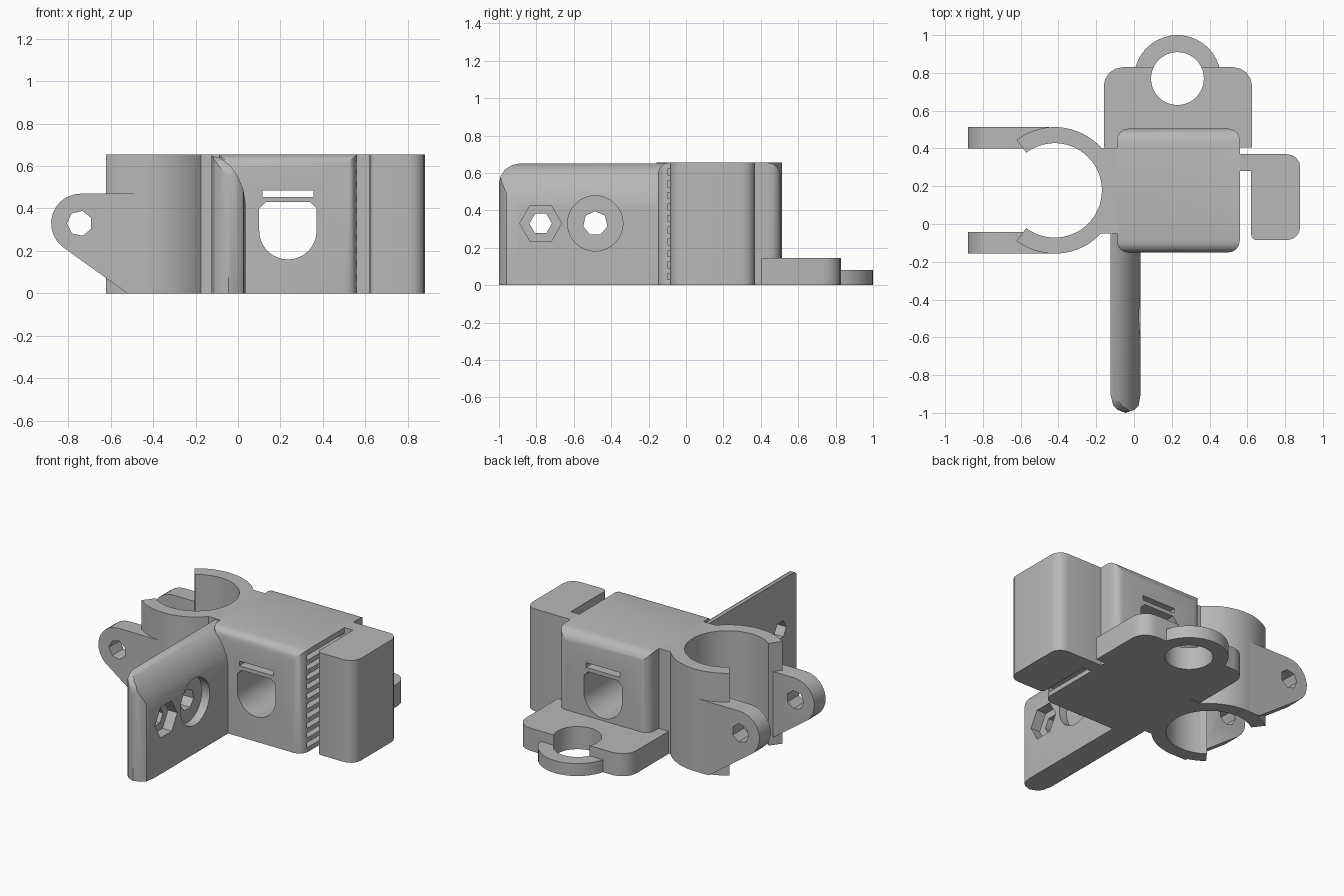
import bpy, bmesh
from math import cos, sin, pi, radians
from mathutils import Vector

if "Cube" in bpy.data.objects:
    bpy.data.objects.remove(bpy.data.objects["Cube"], do_unlink=True)

grey = bpy.data.materials.new("plain grey")
grey.use_nodes = True
colour = (0.48, 0.48, 0.48, 1)
grey.diffuse_color = colour
grey.node_tree.nodes["Principled BSDF"].inputs["Base Color"].default_value = colour

HEIGHT = 0.655
AXES = {"x": lambda a, b, t: (t, a, b),
        "y": lambda a, b, t: (a, t, b),
        "z": lambda a, b, t: (a, b, t)}


def prism(name, points, low, high, axis="z"):
    """Extrude a flat outline along an axis."""
    bm = bmesh.new()
    face = bm.faces.new([bm.verts.new(AXES[axis](a, b, low)) for a, b in points])
    out = bmesh.ops.extrude_face_region(bm, geom=[face])
    verts = [v for v in out["geom"] if isinstance(v, bmesh.types.BMVert)]
    bmesh.ops.translate(bm, verts=verts, vec=Vector(AXES[axis](0, 0, high - low)))
    bmesh.ops.recalc_face_normals(bm, faces=bm.faces)
    mesh = bpy.data.meshes.new(name)
    bm.to_mesh(mesh)
    bm.free()
    mesh.materials.append(grey)
    obj = bpy.data.objects.new(name, mesh)
    bpy.context.collection.objects.link(obj)
    return obj


def arc(cx, cy, r, start, end, steps):
    """Points on an arc, angles in degrees."""
    return [(cx + r * cos(radians(start + (end - start) * i / steps)),
             cy + r * sin(radians(start + (end - start) * i / steps)))
            for i in range(steps + 1)]


def circle(cx, cy, r, sides, turn=0):
    return arc(cx, cy, r, turn, turn + 360, sides)[:-1]


def rect(x0, x1, y0, y1, radii=(0, 0, 0, 0), steps=4):
    """Rectangle with corner radii: low-low, high-low, high-high, low-high."""
    points = []
    corners = [(x0, y0, 1, 1), (x1, y0, -1, 1), (x1, y1, -1, -1), (x0, y1, 1, -1)]
    for i, ((x, y, sx, sy), r) in enumerate(zip(corners, radii)):
        if r:
            points += arc(x + sx * r, y + sy * r, r, 180 + 90 * i, 270 + 90 * i, steps)
        else:
            points.append((x, y))
    return points


def combine(obj, cutters, operation="DIFFERENCE"):
    """Apply booleans to an object and remove the cutters."""
    for cutter in cutters:
        mod = obj.modifiers.new("cut", "BOOLEAN")
        mod.operation = operation
        mod.solver = "EXACT"
        mod.object = cutter
        bpy.context.view_layer.update()
        graph = bpy.context.evaluated_depsgraph_get()
        mesh = bpy.data.meshes.new_from_object(obj.evaluated_get(graph))
        obj.modifiers.clear()
        obj.data = mesh
        bpy.data.objects.remove(cutter, do_unlink=True)
    return obj


parts = []

# Main body: rounded plan, rounded top edges
body = prism("main_body", rect(-0.09, 0.56, -0.15, 0.505, (0.06,) * 4), 0, HEIGHT)
combine(body, [prism("top_round", rect(-0.15, 0.505, -0.1, HEIGHT, (0, 0, 0.07, 0.06)),
                     -1, 1, "x")], "INTERSECT")
# Tunnel with a flat top, tie slot and belt tooth grooves
tunnel = arc(0.235, 0.295, 0.135, 180, 360, 20) + [(0.37, 0.40), (0.34, 0.43),
                                                   (0.13, 0.43), (0.10, 0.40)]
cuts = [prism("tunnel", tunnel, -1, 1, "y"),
        prism("slot", rect(0.115, 0.355, 0.455, 0.485), -1, 1, "y")]
for i in range(10):
    z = 0.03 + i * 0.062
    cuts.append(prism("groove", rect(-0.1, 0.28, z, z + 0.032), 0.52, 0.7, "x"))
parts.append(combine(body, cuts))

# Belt clamp block and its web
parts.append(prism("belt_clamp_block",
                   rect(0.62, 0.88, -0.085, 0.37, (0.03, 0.07, 0.07, 0)), 0, HEIGHT))
parts.append(prism("belt_clamp_web", rect(0.5, 0.63, 0.28, 0.37), 0, HEIGHT))

# Open clamp ring
CX, CY, BORE, RIM = -0.42, 0.178, 0.25, 0.335
ring = arc(CX, CY, RIM, -127, 127, 44) + arc(CX, CY, BORE, 127, -127, 44)
parts.append(prism("clamp_ring", ring, 0, HEIGHT))


def bore():
    return prism("bore", circle(CX, CY, BORE, 64), -1, 2)


neck = prism("ring_neck", rect(-0.2, -0.05, -0.05, 0.4), 0, HEIGHT)
parts.append(combine(neck, [bore()]))

# Clamp arms with bolt holes
arm_side = arc(-0.74, 0.33, 0.14, 90, 232, 10) + [(-0.52, 0), (-0.45, 0), (-0.45, 0.47)]
for name, y0, y1 in (("front_arm", -0.157, -0.043), ("back_arm", 0.399, 0.513)):
    arm = prism(name, arm_side, y0, y1, "y")
    hole = prism("hole", circle(-0.745, 0.33, 0.06, 7, 180 / 7), -1, 1, "y")
    parts.append(combine(arm, [hole, bore()]))

# Front fin: rounded section, rounded nose, eased upper corner
section = [(-0.125, 0), (0.035, 0), (0.035, 0.43), (0.025, 0.49), (0, 0.55),
           (-0.035, 0.60), (-0.08, 0.635), (-0.125, 0.65)]
nose = [(-0.125, -0.04), (0.035, -0.04), (0.035, -0.9), (0.025, -0.96), (0, -0.985),
        (-0.045, -1), (-0.085, -0.985), (-0.11, -0.96), (-0.125, -0.9)]
fin = prism("front_fin", section, -1.1, -0.04, "y")
combine(fin, [prism("nose", nose, -1, 2),
              prism("corner", rect(-1, 0, -0.1, 0.65, (0, 0, 0, 0.11)), -1, 1, "x")],
        "INTERSECT")
combine(fin, [prism("nut_pocket", circle(-0.777, 0.33, 0.112, 6), -0.03, 1, "x"),
              prism("nut_hole", circle(-0.777, 0.33, 0.06, 6), -1, 1, "x"),
              prism("washer_pocket", circle(-0.485, 0.33, 0.148, 32), -0.02, 1, "x"),
              prism("washer_hole", circle(-0.485, 0.33, 0.066, 7, 90), -1, 1, "x")])
parts.append(fin)

# Rear mounting plate and low sensor ring
plate = prism("rear_plate", rect(-0.16, 0.625, 0.405, 0.83, (0, 0, 0.1, 0.1)), 0, 0.145)
low_ring = prism("sensor_ring", circle(0.23, 0.77, 0.23, 40), 0, 0.08)
for part in (plate, low_ring):
    parts.append(combine(part, [prism("sensor_hole", circle(0.23, 0.77, 0.14, 40), -1, 1)]))

# Smooth the curves, keep edges sharp
bpy.ops.object.select_all(action="DESELECT")
for part in parts:
    part.select_set(True)
bpy.context.view_layer.objects.active = parts[0]
bpy.ops.object.shade_smooth_by_angle(angle=radians(30))
